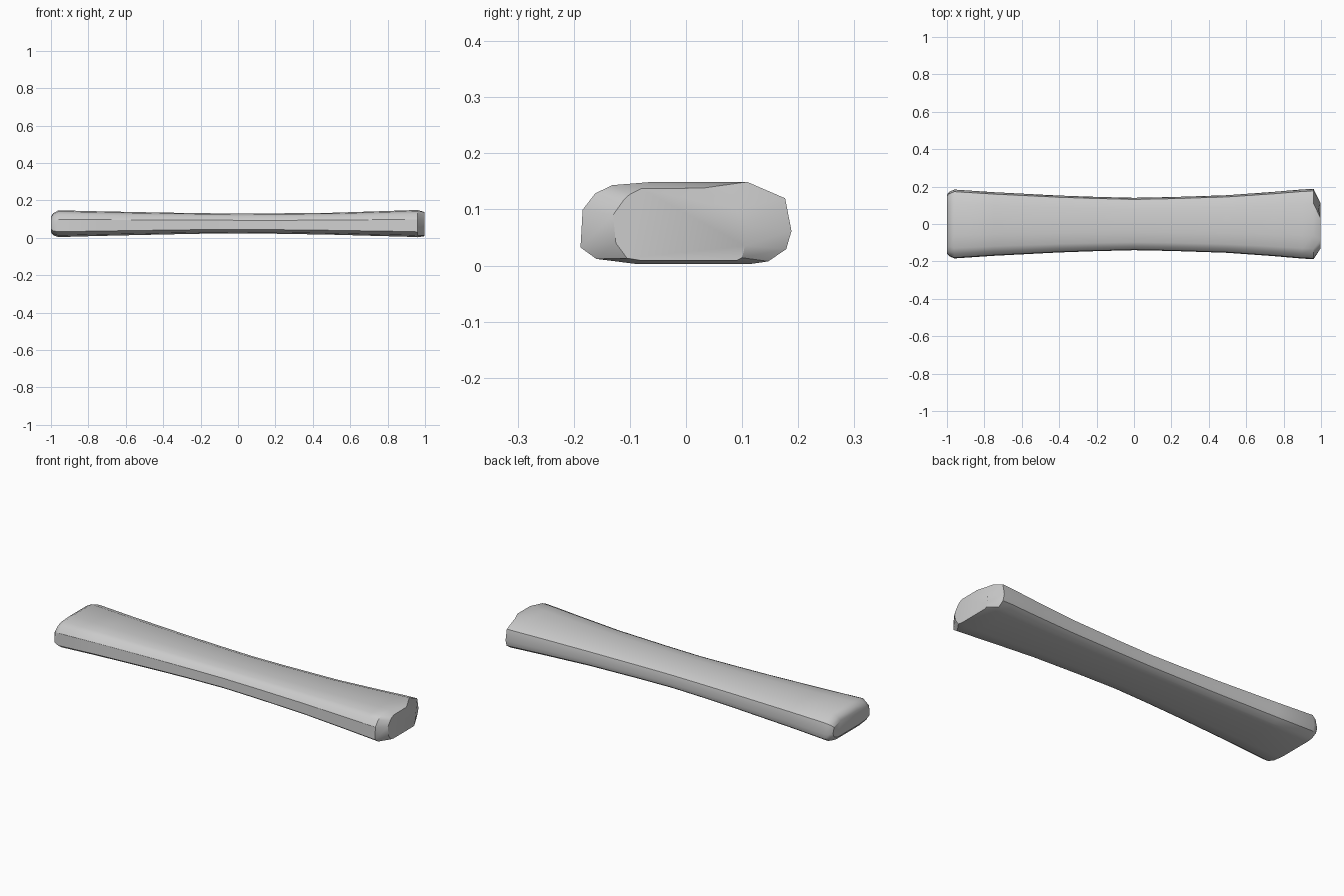
import bpy, bmesh, math

if "Cube" in bpy.data.objects:
    bpy.data.objects.remove(bpy.data.objects["Cube"])

# Cross-section: (y as fraction of half width, z as fraction of height)
SECTION = [(-1, .20), (-.98, .66), (-.86, .86), (-.70, .96), (-.32, 1),
           (.58, 1), (.94, .80), (1, .40), (.95, .18), (.78, .03),
           (.62, 0), (-.48, 0), (-.85, .06)]

# Stations along the length: x, half width, bottom, top
STATIONS = [(-1.0, .158, .030, .112), (-.988, .172, .014, .132),
            (-.96, .184, .004, .147), (-.75, .170, .010, .142),
            (-.4, .152, .018, .135), (-.2, .145, .022, .132),
            (0, .140, .024, .130), (.2, .144, .022, .131),
            (.5, .154, .017, .134), (.75, .172, .010, .142),
            (.90, .185, .006, .147), (.96, .188, .003, .149)]

# Right end facet: narrower outline, one point per section point
END = [(-.125, .04), (-.13, .09), (-.11, .118), (-.10, .127), (-.08, .137),
       (.03, .138), (.09, .10), (.11, .07), (.105, .035), (.10, .014),
       (.09, .009), (-.08, .009), (-.105, .013)]

bm = bmesh.new()
rings = [[bm.verts.new((x, y * w, lo + z * (hi - lo))) for y, z in SECTION]
         for x, w, lo, hi in STATIONS]
rings.append([bm.verts.new((.998, y, z)) for y, z in END])

# Shallow dent beside the upper back corner of the right end
rings[-1][6].co.x = .985

n = len(SECTION)
for a, b in zip(rings, rings[1:]):
    for i in range(n):
        j = (i + 1) % n
        bm.faces.new((a[i], a[j], b[j], b[i]))
bm.faces.new(rings[0])
bm.faces.new(rings[-1])
bmesh.ops.recalc_face_normals(bm, faces=bm.faces)

# Flared bar
mesh = bpy.data.meshes.new("flared_bar")
bm.to_mesh(mesh)
bm.free()
bar = bpy.data.objects.new("flared_bar", mesh)
bpy.context.collection.objects.link(bar)
bpy.context.view_layer.objects.active = bar
bar.select_set(True)
bpy.ops.object.shade_smooth_by_angle(angle=math.radians(32))
